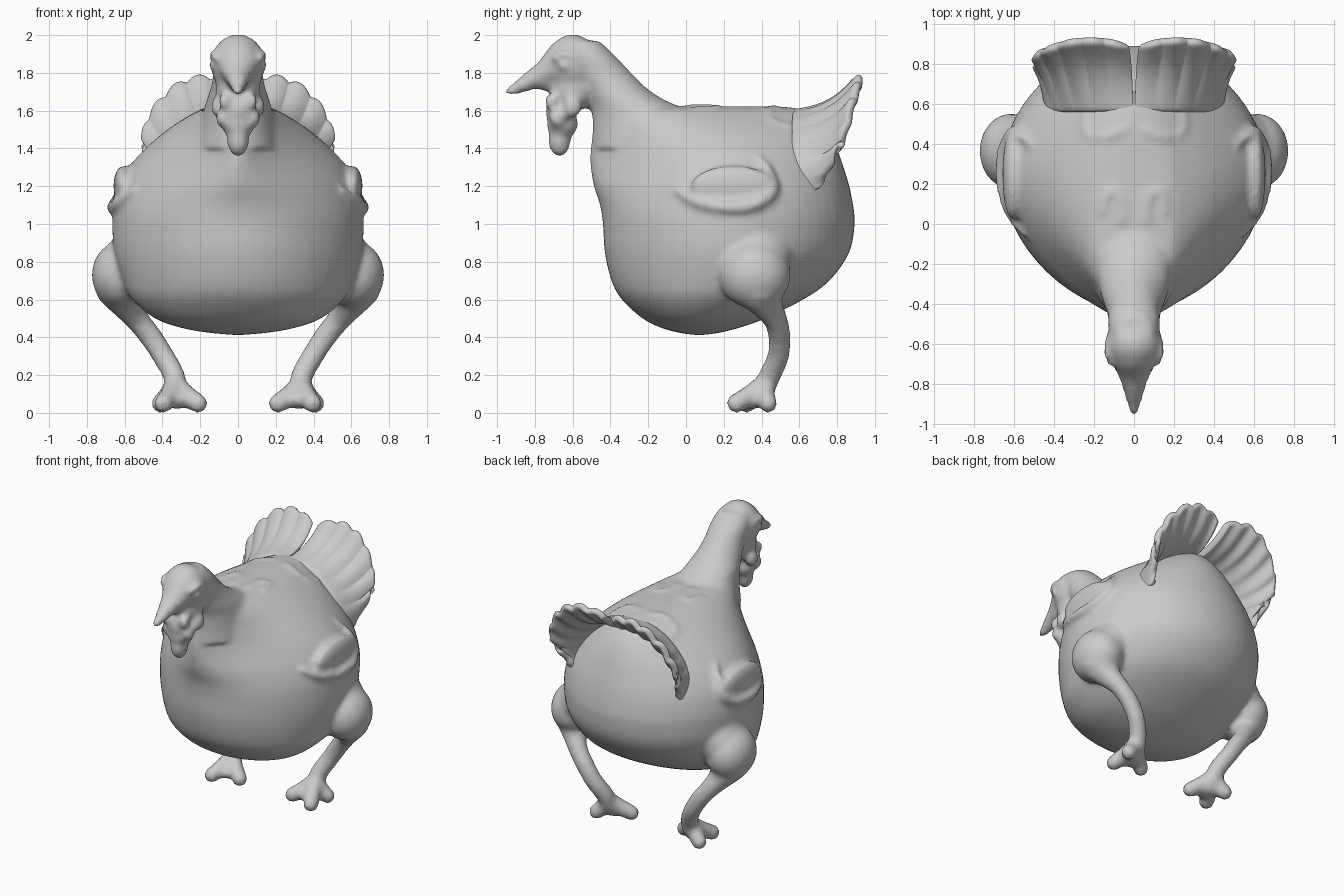
import bpy
from math import sin, cos, pi, sqrt
from mathutils import Vector

if "Cube" in bpy.data.objects:
    bpy.data.objects.remove(bpy.data.objects["Cube"])

verts, faces = [], []           # shared buffers for the fused skin


def spline(pts, n):
    """Catmull-Rom resample of tuples of any length, n steps per span."""
    p = [pts[0]] + list(pts) + [pts[-1]]
    out = []
    for i in range(1, len(p) - 2):
        for k in range(n):
            t = k / n
            out.append(tuple(
                0.5 * (2 * b + (c - a) * t + (2 * a - 5 * b + 4 * c - d) * t * t
                       + (3 * b - a - 3 * c + d) * t ** 3)
                for a, b, c, d in zip(p[i - 1], p[i], p[i + 1], p[i + 2])))
    return out + [tuple(pts[-1])]


def loft(rings):
    """Skin closed rings of points and cap both ends."""
    n, base = len(rings[0]), len(verts)
    for ring in rings:
        verts.extend(ring)
    for r in range(len(rings) - 1):
        o = base + r * n
        for i in range(n):
            j = (i + 1) % n
            faces.append((o + i, o + j, o + n + j, o + n + i))
    faces.append(tuple(range(base + n - 1, base - 1, -1)))
    faces.append(tuple(range(len(verts) - n, len(verts))))


def circle(n):
    return [(cos(2 * pi * i / n), sin(2 * pi * i / n)) for i in range(n)]


def pinch(s, k):
    """Narrowing of a slice towards the front, for a pear-shaped outline."""
    return 1 - k * (max(0, .3 - s) / 1.3) ** 2


def slices(rows, n=56):
    """Horizontal slices: (z, front y, back y, half width, front pinch)."""
    loft([[(w * c * pinch(s, k), (f + b) / 2 + (b - f) / 2 * s, z) for c, s in circle(n)]
          for z, f, b, w, k in rows])


def ball(c, r, n=14, m=9):
    lat = [-pi / 2 + pi * (k + .15) / (m - .7) for k in range(m)]
    loft([[(c[0] + r[0] * cos(a) * u, c[1] + r[1] * cos(a) * v, c[2] + r[2] * sin(a))
           for u, v in circle(n)] for a in lat])


def limb(pts, n=6):
    """Chain of balls along a path of (x, y, z, radius)."""
    for x, y, z, r in spline(pts, n):
        ball((x, y, z), (r, r, r), 12, 7)


def make(name, vs, fs):
    me = bpy.data.meshes.new(name)
    me.from_pydata(vs, [], fs)
    me.polygons.foreach_set("use_smooth", [True] * len(me.polygons))
    ob = bpy.data.objects.new(name, me)
    bpy.context.collection.objects.link(ob)
    return ob


# Round body, pinched towards the neck higher up
body = spline([
    (.413, .04, .10, .03, 0), (.425, -.04, .18, .16, 0), (.45, -.13, .28, .30, 0),
    (.5, -.23, .42, .44, 0), (.6, -.34, .62, .56, .05), (.7, -.395, .76, .615, .08),
    (.85, -.43, .865, .66, .12), (1.0, -.44, .893, .67, .15), (1.1, -.455, .885, .665, .25),
    (1.2, -.488, .865, .645, .45), (1.3, -.505, .835, .59, .62), (1.4, -.505, .80, .50, .65),
    (1.5, -.495, .75, .38, .5), (1.58, -.495, .68, .25, .15), (1.61, -.49, .60, .18, 0),
    (1.622, -.40, .50, .08, 0)], 4)
slices(body)


def flank(y, z):
    """Half width of the body surface at y, z."""
    _, f, b, w, k = min(body, key=lambda r: abs(r[0] - z))
    s = (y - (f + b) / 2) / ((b - f) / 2)
    return w * sqrt(max(0, 1 - s * s)) * pinch(s, k)


def top(x, y):
    """Height of the body surface at x, y."""
    return max((r[0] for r in body if flank(y, r[0]) >= abs(x)), default=1.6)


# Neck
slices(spline([
    (1.4, -.495, .1, .22, 0), (1.5, -.492, .1, .205, 0), (1.6, -.50, .0, .182, 0),
    (1.66, -.52, -.12, .165, 0), (1.72, -.55, -.21, .145, 0), (1.8, -.62, -.29, .13, 0),
    (1.9, -.66, -.385, .125, 0), (1.97, -.66, -.46, .09, 0)], 4))

# Head and beak
ball((0, -.60, 1.845), (.145, .135, .16), 24, 16)
ball((0, -.59, 1.72), (.12, .13, .12), 24, 16)
beak = spline([(-.60, 1.86, .12, .13), (-.70, 1.845, .105, .115), (-.78, 1.79, .07, .07),
               (-.86, 1.745, .046, .05), (-.92, 1.713, .03, .03),
               (-.955, 1.70, .017, .017)], 4)
loft([[(rx * c, y, z + rz * s) for c, s in circle(24)] for y, z, rx, rz in beak])
ball((0, -.73, 1.74), (.055, .09, .035))

# Wattles
ball((0, -.66, 1.60), (.085, .085, .10))
ball((0, -.655, 1.53), (.09, .085, .08))
ball((0, -.67, 1.445), (.06, .062, .09))

for s in (-1, 1):
    # Eyes, brows and ear lobes
    ball((s * .128, -.645, 1.84), (.028, .03, .03))
    limb([(s * .12, -.70, 1.88, .018), (s * .132, -.65, 1.90, .02),
          (s * .132, -.58, 1.88, .016)], 4)
    ball((s * .105, -.60, 1.62), (.04, .05, .06))
    ball((s * .08, -.68, 1.56), (.04, .045, .05))
    ball((s * .07, -.71, 1.65), (.035, .04, .045))

    # Folded wing: raised hook-shaped rim and a soft pad
    rim = spline([(-.05, 1.18, .018), (.05, 1.12, .03), (.2, 1.09, .034),
                  (.35, 1.10, .036), (.45, 1.16, .034), (.46, 1.23, .028),
                  (.43, 1.30, .02), (.39, 1.36, .012)], 5)
    for y, z, r in rim:
        ball((s * (flank(y, z) + .006), y, z), (r, r, r), 10, 6)
    ball((s * (flank(.25, 1.20) - .025), .25, 1.20), (.05, .23, .11), 20, 12)

    # Low ridges on the back
    for ridge in ([(.06, .02), (.07, .13), (.13, .16), (.16, .06)],
                  [(.06, .47), (.12, .44), (.22, .44), (.25, .50), (.24, .57)]):
        for x, y in spline(ridge, 5):
            ball((s * x, y, top(x, y) - .008), (.025, .025, .025), 10, 6)

    # Thigh, shank and webbed toes
    ball((s * .615, .365, .73), (.16, .19, .18), 24, 16)
    ball((s * .55, .37, .81), (.15, .19, .17), 24, 16)
    limb([(s * .63, .38, .67, .13), (s * .585, .43, .57, .085), (s * .53, .475, .49, .065),
          (s * .46, .495, .40, .062), (s * .395, .488, .30, .06),
          (s * .34, .445, .20, .06), (s * .325, .41, .12, .06)])
    for x, y in ((.21, .32), (.395, .265), (.41, .435)):
        limb([(s * .33, .415, .15, .055), (s * (.33 + x) / 2, (.40 + y) / 2, .09, .055),
              (s * x, y, .05, .052)])
    ball((s * .325, .355, .07), (.085, .08, .05))

# Fuse into one skin
hen = make("hen_body", verts, faces)
rm = hen.modifiers.new("fuse", 'REMESH')
rm.mode = 'VOXEL'
rm.voxel_size = .018
rm.use_smooth_shade = True
sm = hen.modifiers.new("soften", 'SMOOTH')
sm.factor = .5
sm.iterations = 6

# Tail fan: ruffled sheet, one half, mirrored across the notch
base = spline([(.0, .55, 1.585), (.12, .56, 1.57), (.22, .56, 1.53), (.31, .56, 1.455),
               (.37, .56, 1.38), (.42, .57, 1.29), (.43, .59, 1.21)], 10)
edge = spline([(.035, .90, 1.74), (.17, .925, 1.775), (.31, .92, 1.74), (.43, .885, 1.63),
               (.50, .845, 1.48), (.485, .79, 1.37), (.42, .71, 1.24)], 10)
steps, sheet = 12, []
for i, (a, b) in enumerate(zip(base, edge)):
    a, b = Vector(a), Vector(b)
    wave = abs(sin(pi * i / 8.57))          # seven feathers per side
    for k in range(steps + 1):
        t = k / steps
        co = a.lerp(b, t * (1 + .06 * (wave - .55) * t))
        co += Vector((0, .03, -.035)) * sin(pi * t)
        co += Vector((0, -.6, .6)) * (.035 * (wave - .6) * t)
        co.x = max(co.x, .004)
        sheet.append(tuple(co))
w = steps + 1
quads = [(i * w + k, i * w + k + 1, (i + 1) * w + k + 1, (i + 1) * w + k)
         for i in range(len(base) - 1) for k in range(steps)]
tail = make("tail_fan", sheet, quads)
so = tail.modifiers.new("thickness", 'SOLIDIFY')
so.thickness = .045
so.offset = 0
mi = tail.modifiers.new("mirror", 'MIRROR')
mi.use_mirror_merge = False
su = tail.modifiers.new("round", 'SUBSURF')
su.levels = su.render_levels = 1
